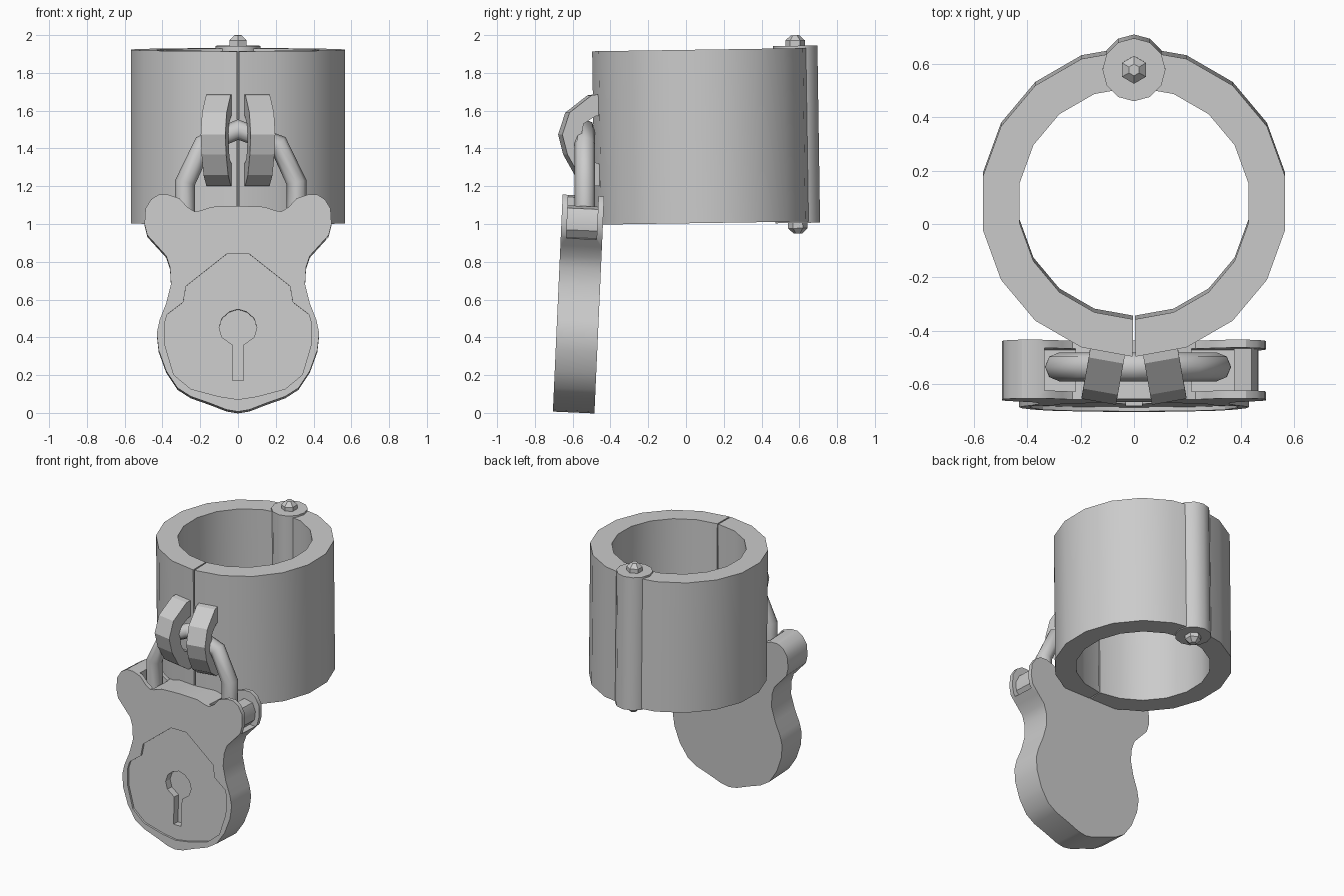
import bpy, bmesh
from math import radians, sin, cos
from mathutils import Matrix as M

if "Cube" in bpy.data.objects:
    bpy.data.objects.remove(bpy.data.objects["Cube"])

T, R = M.Translation, M.Rotation


def finish(ob, angle=None):
    if angle:
        bpy.ops.object.select_all(action='DESELECT')
        ob.select_set(True)
        bpy.context.view_layer.objects.active = ob
        bpy.ops.object.shade_smooth_by_angle(angle=radians(angle))
    return ob


def make(name, bm, mat, angle=None):
    bm.transform(mat)
    bmesh.ops.recalc_face_normals(bm, faces=bm.faces)
    me = bpy.data.meshes.new(name)
    bm.to_mesh(me)
    bm.free()
    ob = bpy.data.objects.new(name, me)
    bpy.context.collection.objects.link(ob)
    return finish(ob, angle)


def prism(name, pts, y0, y1, mat=M(), angle=None):
    """Extrude an (x, z) outline from y0 to y1."""
    bm = bmesh.new()
    a = [bm.verts.new((x, y0, z)) for x, z in pts]
    b = [bm.verts.new((x, y1, z)) for x, z in pts]
    bm.faces.new(a)
    bm.faces.new(b[::-1])
    n = len(pts)
    for i in range(n):
        j = (i + 1) % n
        bm.faces.new((a[i], b[i], b[j], a[j]))
    return make(name, bm, mat, angle)


def cone(name, n, r1, r2, h, mat, angle=None):
    bm = bmesh.new()
    bmesh.ops.create_cone(bm, cap_ends=True, segments=n, radius1=r1, radius2=r2, depth=h)
    return make(name, bm, mat, angle)


def sym(pts):
    """Mirror a half outline (first and last points on the axis)."""
    return pts + [(-x, z) for x, z in pts[-2:0:-1]]


def cut(ob, cutter):
    mod = ob.modifiers.new('cut', 'BOOLEAN')
    mod.operation, mod.solver, mod.object = 'DIFFERENCE', 'EXACT', cutter
    bpy.context.view_layer.objects.active = ob
    bpy.ops.object.modifier_apply(modifier=mod.name)
    bpy.data.objects.remove(cutter)


# Cuff: two half rings, slightly tilted
CUFF = T((0, 0.085, 1.464)) @ R(0.015, 4, 'X')
angs = [-89.5] + list(range(-70, 71, 20)) + [90]
arc = [(cos(radians(a)), sin(radians(a))) for a in angs]
half = [(0.575 * x, 0.575 * y) for x, y in arc] + [(0.435 * x, 0.435 * y) for x, y in arc[::-1]]
for side, s in (('right', 1), ('left', -1)):
    flip = M.Diagonal((s, 1, 1, 1))
    prism('cuff_half_' + side, half, -0.459, 0.459, CUFF @ flip @ R(radians(-90), 4, 'X'), 30)
    # Hasp lug: C-shaped band standing on the facet beside the seam
    lug = [(0, .231), (.04, .226), (.16, .136), (.2, .021), (.175, -.084), (.115, -.194), (.03, -.254), (0, -.254),
           (0, -.14), (.06, -.115), (.09, -.064), (.1, .006), (.085, .076), (.02, .116), (0, .116)]
    lug = [(0.562 + r, z) for r, z in lug]
    prism('hasp_lug_' + side, lug, -0.066, 0.066, CUFF @ flip @ R(radians(-80), 4, 'Z'))

# Hinge barrel with a six-sided bolt end at top and bottom
HINGE = CUFF @ T((0, 0.5, 0))
cone('hinge_barrel', 12, 0.118, 0.118, 0.938, HINGE @ T((0, 0, 0.003)), 35)
for name, s, z in (('top', 1, 0.472), ('bottom', -1, 0.466)):
    F = HINGE @ M.Diagonal((1, 1, s, 1))
    cone('bolt_shank_' + name, 6, 0.052, 0.052, 0.032, F @ T((0, 0, z + 0.012)))
    cone('bolt_tip_' + name, 6, 0.052, 0.022, 0.028, F @ T((0, 0, z + 0.042)))

# Shackle
cu = bpy.data.curves.new('shackle', 'CURVE')
cu.dimensions = '3D'
cu.bevel_depth, cu.bevel_resolution, cu.use_fill_caps = 0.054, 2, True
path = [(-.28, 1.0), (-.28, 1.22), (-.185, 1.42), (0, 1.5), (.215, 1.42), (.31, 1.22), (.31, 1.05)]
sp = cu.splines.new('POLY')
sp.points.add(len(path) - 1)
for p, (x, z) in zip(sp.points, path):
    p.co = (x, -0.535, z, 1)
tmp = bpy.data.objects.new('shackle_path', cu)
bpy.context.collection.objects.link(tmp)
bpy.context.view_layer.update()
me = bpy.data.meshes.new_from_object(tmp.evaluated_get(bpy.context.evaluated_depsgraph_get()))
bpy.data.objects.remove(tmp)
shackle = bpy.data.objects.new('shackle', me)
bpy.context.collection.objects.link(shackle)
finish(shackle, 50)

# Padlock body, leaning slightly
LOCK = T((0, -0.595, -0.003)) @ R(-0.045, 4, 'X')
outline = sym([(0, .005), (.06, .015), (.15, .05), (.25, .085), (.32, .13), (.38, .22), (.42, .33), (.43, .42),
               (.415, .49), (.38, .58), (.355, .68), (.36, .77), (.38, .83), (.43, .885), (.48, .94), (.495, 1.0),
               (.49, 1.08), (.46, 1.13), (.42, 1.155), (.37, 1.155), (.31, 1.135), (.27, 1.09), (.23, 1.065),
               (.2, 1.07), (.14, 1.09), (0, 1.095)])
body = prism('padlock_body', outline, -0.11, 0.11, LOCK)

# Shackle pockets, and the open channel round the right ear
for x0, x1 in ((-.335, -.22), (.215, .375)):
    cut(body, prism('pocket_cutter', [(x0, .97), (x1, .97), (x1, 1.4), (x0, 1.4)], -0.08, 0.08, LOCK))
channel = [(.37, 1.3), (.7, 1.3), (.7, .9), (.47, .925), (.425, .93), (.46, .97), (.465, 1.03), (.44, 1.085), (.37, 1.1)]
cut(body, prism('channel_cutter', channel, -0.08, 0.08, LOCK))

# Sunken face panel and keyhole
panel = sym([(0, .07), (.1, .085), (.25, .125), (.34, .2), (.385, .35), (.39, .47), (.375, .52), (.29, .585),
             (.275, .67), (.06, .84), (0, .84)])
cut(body, prism('panel_cutter', panel, -0.2, -0.095, LOCK))
keyhole = sym([(0, .17), (.03, .17), (.03, .36), (.085, .4), (.1, .45), (.085, .5), (.045, .535), (0, .548)])
cut(body, prism('keyhole_cutter', keyhole, -0.2, -0.045, LOCK))
finish(body, 32)
